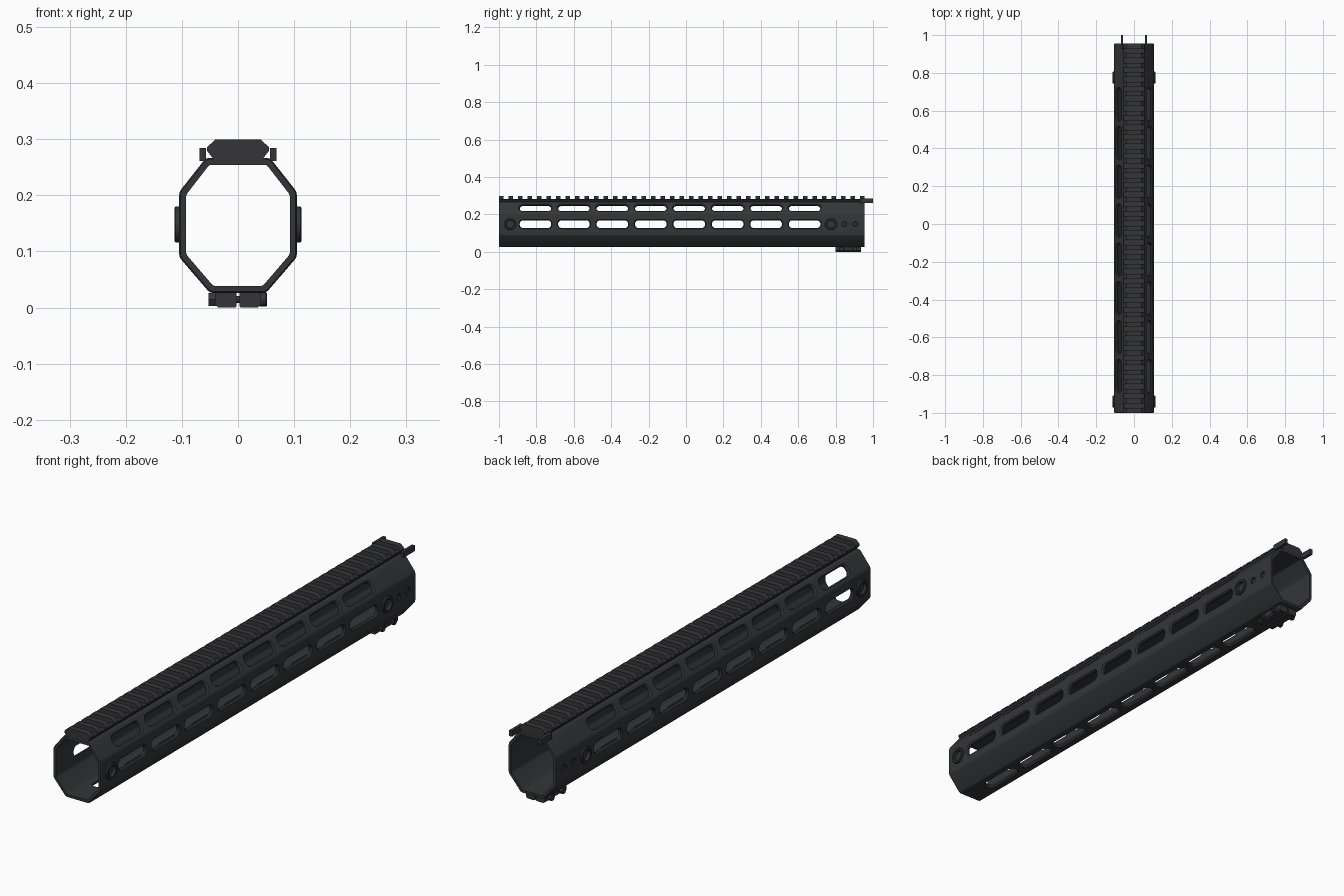
import bpy, bmesh, math
from mathutils import Vector

if "Cube" in bpy.data.objects:
    bpy.data.objects.remove(bpy.data.objects["Cube"])

mat = bpy.data.materials.new("dark_metal")
mat.diffuse_color = (0.035, 0.036, 0.039, 1)
mat.use_nodes = True
mat.node_tree.nodes["Principled BSDF"].inputs["Base Color"].default_value = mat.diffuse_color


def finish(bm, name, smooth=True):
    bmesh.ops.recalc_face_normals(bm, faces=bm.faces)
    me = bpy.data.meshes.new(name)
    bm.to_mesh(me)
    bm.free()
    ob = bpy.data.objects.new(name, me)
    bpy.context.collection.objects.link(ob)
    me.materials.append(mat)
    if smooth:
        bpy.ops.object.select_all(action='DESELECT')
        ob.select_set(True)
        bpy.context.view_layer.objects.active = ob
        bpy.ops.object.shade_smooth_by_angle(angle=math.radians(25))
    return ob


def loft(bm, loops, closed=False):
    """Skin a list of equal-length point loops; cap the ends or close the ring."""
    rings = [[bm.verts.new(p) for p in lp] for lp in loops]
    pairs = list(zip(rings, rings[1:] + rings[:1]))
    for a, b in pairs if closed else pairs[:-1]:
        for i in range(len(a)):
            j = (i + 1) % len(a)
            bm.faces.new((a[i], a[j], b[j], b[i]))
    if not closed:
        bm.faces.new(rings[0][::-1])
        bm.faces.new(rings[-1])


def prism(bm, prof, y0, y1):
    loft(bm, [[(x, y, z) for x, z in prof] for y in (y0, y1)])


def mirrored(half):
    return half + [(-x, z) for x, z in half[::-1]]


def rounded(profile, r):
    """Replace each corner by three points, giving a small fillet."""
    out = []
    for i, p in enumerate(profile):
        p = Vector(p)
        a = p + (Vector(profile[i - 1]) - p).normalized() * r
        b = p + (Vector(profile[(i + 1) % len(profile)]) - p).normalized() * r
        out += [a, (a + b) / 4 + p / 2, b]
    return out


def lathe(bm, steps, side, y, z, n=32):
    """Round part along x: steps are (x, radius); the ring closes on itself."""
    loft(bm, [[(side * x, y + r * math.cos(2 * math.pi * k / n), z + r * math.sin(2 * math.pi * k / n))
               for k in range(n)] for x, r in steps])


def slot_loop(y, hl, hw, r, origin, normal, depth):
    """Rounded rectangle on a plane whose normal lies in xz."""
    n = Vector((normal[0], 0, normal[1])).normalized()
    t = Vector((-n.z, 0, n.x))
    o = Vector((origin[0], y, origin[1])) + n * depth
    pts = []
    for q, (sx, sy) in enumerate(((1, 1), (-1, 1), (-1, -1), (1, -1))):
        for k in range(7):
            a = math.pi / 2 * (q + k / 6)
            u, v = sx * (hl - r) + r * math.cos(a), sy * (hw - r) + r * math.sin(a)
            pts.append(o + Vector((0, u, 0)) + t * v)
    return pts


# octagonal tube
Y0, Y1 = -1.0, 0.955
outer = rounded(mirrored([(0.057, 0.267), (0.105, 0.206), (0.105, 0.09), (0.05, 0.026)]), 0.006)
inner = rounded(mirrored([(0.051, 0.2545), (0.0925, 0.201), (0.0925, 0.095), (0.044, 0.0385)]), 0.004)
c = Vector((0, 0.147))
small = [c + (Vector(p) - c) * 0.98 for p in outer]
bm = bmesh.new()
rings = [(inner, Y0), (small, Y0), (outer, Y0 + 0.004), (outer, Y1 - 0.004), (small, Y1), (inner, Y1)]
loft(bm, [[(p[0], y, p[1]) for p in prof] for prof, y in rings], closed=True)
tube = finish(bm, "handguard_tube", smooth=False)

# cutters: slot rows on both sides, both upper slopes and the bottom, plus round recesses
bm = bmesh.new()
rows = [((0, 0.026), (0, -1))]
for s in (1, -1):
    rows += [((s * 0.105, 0.148), (s, 0)), ((s * 0.081, 0.2365), (s * 0.061, 0.048))]
    for y in (-0.94, 0.775):
        lathe(bm, [(0.098, 0.026), (0.12, 0.026)], s, y, 0.148)
    for y in (0.847, 0.907):
        lathe(bm, [(0.099, 0.011), (0.1025, 0.011), (0.1085, 0.017)], s, y, 0.148, 20)
for origin, normal in rows:
    for i in range(8):
        y = -0.805 + 0.2056 * i
        loft(bm, [slot_loop(y, 0.084 + g, 0.0205 + g, 0.018 + g, origin, normal, d)
                  for g, d in ((0, -0.022), (0, -0.005), (0.010, 0.005))])
cutter = finish(bm, "slot_cutter", smooth=False)
cutter.hide_render = True
mod = tube.modifiers.new("slots", 'BOOLEAN')
mod.object, mod.operation, mod.solver = cutter, 'DIFFERENCE', 'EXACT'
bpy.ops.object.select_all(action='DESELECT')
tube.select_set(True)
bpy.context.view_layer.objects.active = tube
bpy.ops.object.modifier_apply(modifier="slots")
bpy.data.objects.remove(cutter)
bpy.ops.object.shade_smooth_by_angle(angle=math.radians(25))

# top rail base
bm = bmesh.new()
prism(bm, mirrored([(0.044, 0.265), (0.055, 0.279), (0.055, 0.283)]), Y0, Y1)
finish(bm, "rail_base", False)

# rail teeth
bm = bmesh.new()
pitch, w = 0.0508, 0.0247
for i in range(39):
    y = Y0 + i * pitch
    prism(bm, mirrored([(0.055, 0.282), (0.055, 0.286), (0.041, 0.299), (0.039, 0.3)]), y, min(y + w, Y1))
finish(bm, "rail_teeth", False)

# rear alignment prongs
bm = bmesh.new()
for s in (1, -1):
    prism(bm, [(s * 0.057, 0.261), (s * 0.069, 0.261), (s * 0.069, 0.284), (s * 0.057, 0.284)], 0.93, 1.0)
finish(bm, "rear_prongs", False)

# round socket rings
bm = bmesh.new()
for s in (1, -1):
    for y in (-0.94, 0.775):
        lathe(bm, [(0.1, 0.032), (0.111, 0.032), (0.113, 0.030), (0.113, 0.023), (0.111, 0.021), (0.098, 0.021)], s, y, 0.148)
finish(bm, "socket_rings")

# clamp blocks under the rear end, with a split between them
bm = bmesh.new()
for s in (1, -1):
    prof = [(0.003, 0.03), (0.003, 0.002), (0.005, 0.0), (0.035, 0.0), (0.041, 0.006), (0.041, 0.03)]
    prism(bm, [(s * x, z) for x, z in prof], 0.80, 0.935)
finish(bm, "clamp_blocks", False)

# clamp cross screws: round heads on the right, hex nuts on the left
bm = bmesh.new()
for y in (0.832, 0.903):
    lathe(bm, [(-0.036, 0.006), (0.036, 0.006)], 1, y, 0.0145, 12)
    lathe(bm, [(0.038, 0.0125), (0.050, 0.0125), (0.052, 0.0105), (0.052, 0.006), (0.046, 0.006)], 1, y, 0.0145, 24)
    lathe(bm, [(0.038, 0.0135), (0.053, 0.0135)], -1, y, 0.0145, 6)
finish(bm, "clamp_screws")
